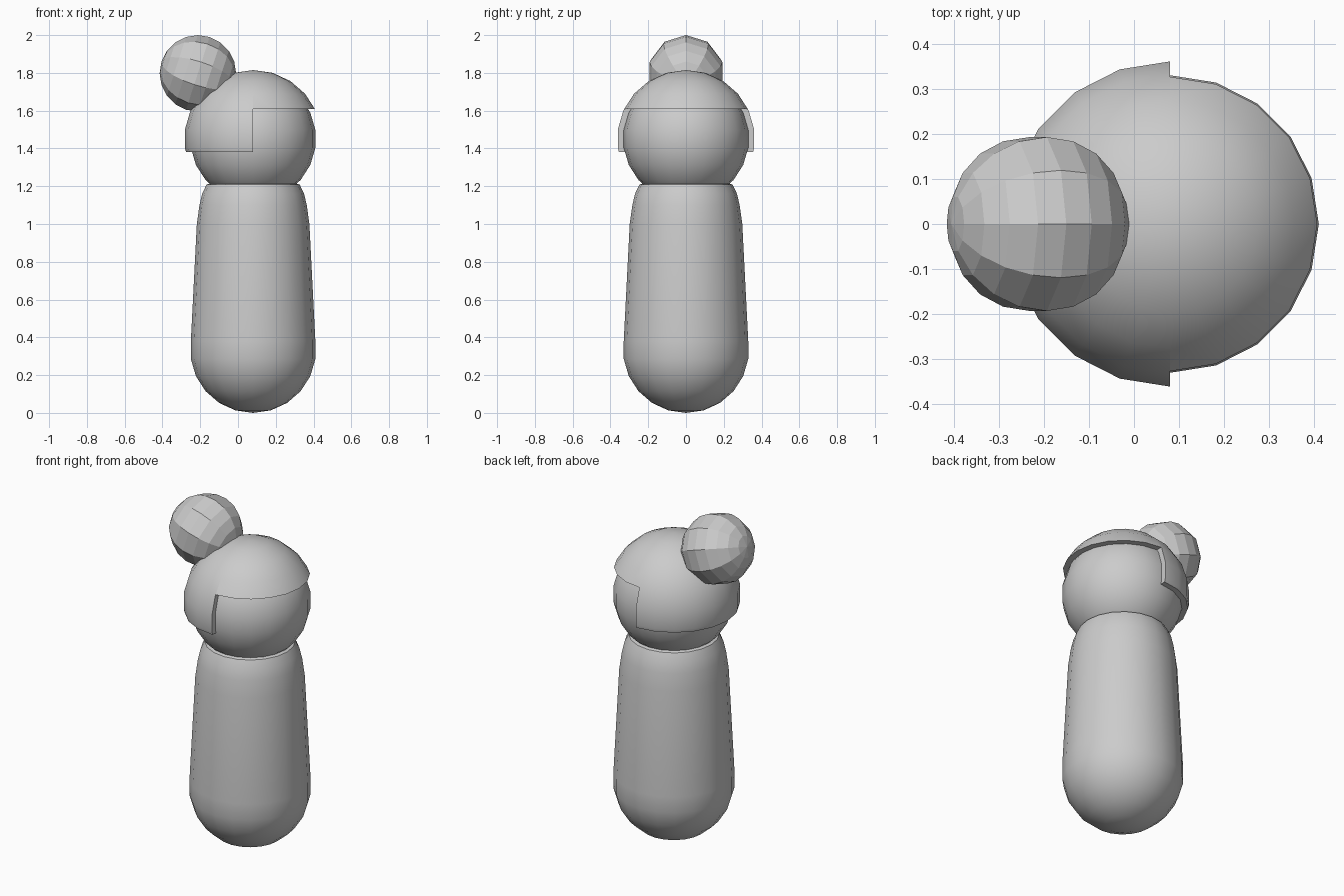
import bpy
from math import sin, cos, pi, radians

default = bpy.data.objects.get("Cube")
if default:
    bpy.data.objects.remove(default, do_unlink=True)

grey = bpy.data.materials.new("plain_grey")
grey.use_nodes = True
grey.diffuse_color = (0.6, 0.6, 0.6, 1)
grey.node_tree.nodes["Principled BSDF"].inputs["Base Color"].default_value = (0.6, 0.6, 0.6, 1)

AXIS_X = 0.08       # the figure's upright axis
HEAD_Z = 1.451


def arc(radius, rings, first=0, last=None):
    """Half-circle profile from bottom pole to top pole, as (r, z) points."""
    last = rings if last is None else last
    return [(radius * sin(pi * i / rings), -radius * cos(pi * i / rings))
            for i in range(first, last + 1)]


def lathe(name, profile, segments, location):
    """Turn a profile around z; its end points are the poles."""
    verts = [(0, 0, profile[0][1])]
    for r, z in profile[1:-1]:
        for s in range(segments):
            a = 2 * pi * s / segments
            verts.append((r * cos(a), r * sin(a), z))
    verts.append((0, 0, profile[-1][1]))
    top, rows = len(verts) - 1, len(profile) - 2
    faces = []
    for s in range(segments):
        a, b = 1 + s, 1 + (s + 1) % segments
        faces.append((0, b, a))
        for k in range(rows - 1):
            o = k * segments
            faces.append((a + o, b + o, b + o + segments, a + o + segments))
        o = (rows - 1) * segments
        faces.append((a + o, b + o, top))
    mesh = bpy.data.meshes.new(name)
    mesh.from_pydata(verts, [], faces)
    mesh.materials.append(grey)
    obj = bpy.data.objects.new(name, mesh)
    obj.location = location
    bpy.context.collection.objects.link(obj)
    return obj


def activate(obj):
    bpy.ops.object.select_all(action="DESELECT")
    obj.select_set(True)
    bpy.context.view_layer.objects.active = obj


def smooth(obj):
    activate(obj)
    bpy.ops.object.shade_smooth_by_angle(angle=radians(35))


def cut_box(obj, low, high):
    """Remove a box-shaped region from an object."""
    bpy.ops.mesh.primitive_cube_add(size=1, location=[(l + h) / 2 for l, h in zip(low, high)])
    cutter = bpy.context.object
    cutter.scale = [h - l for l, h in zip(low, high)]
    cutter.hide_render = True
    activate(obj)
    mod = obj.modifiers.new("cut", "BOOLEAN")
    mod.operation = "DIFFERENCE"
    mod.solver = "EXACT"
    mod.object = cutter
    bpy.context.view_layer.update()
    bpy.ops.object.modifier_apply(modifier=mod.name)
    bpy.data.objects.remove(cutter, do_unlink=True)


# Body: round base, tapering sides, rounded shoulder tucked under the head
base = [(r, z + 0.333) for r, z in arc(0.333, 11, 0, 6)]
shoulder = [(0.298, 1.0), (0.284, 1.1), (0.27, 1.16), (0.247, 1.208), (0.2, 1.225), (0, 1.24)]
smooth(lathe("body", base + shoulder, 20, (AXIS_X, 0, 0)))

# Head
smooth(lathe("head", arc(0.333, 11), 20, (AXIS_X, 0, HEAD_Z)))

# Hair: larger sphere cut open over the face (+x) and at the nape
hair = lathe("hair", arc(0.364, 11), 20, (AXIS_X, 0, HEAD_Z))
cut_box(hair, (-1, -1, 0.9), (1, 1, 1.38))
cut_box(hair, (AXIS_X, -1, 0.9), (1, 1, 1.61))
smooth(hair)

# Bun: faceted ball leaning on the back of the hair
bun = lathe("hair_bun", arc(0.2025, 10), 10, (-0.2125, 0, 1.7975))
bun.rotation_euler.y = radians(108)
